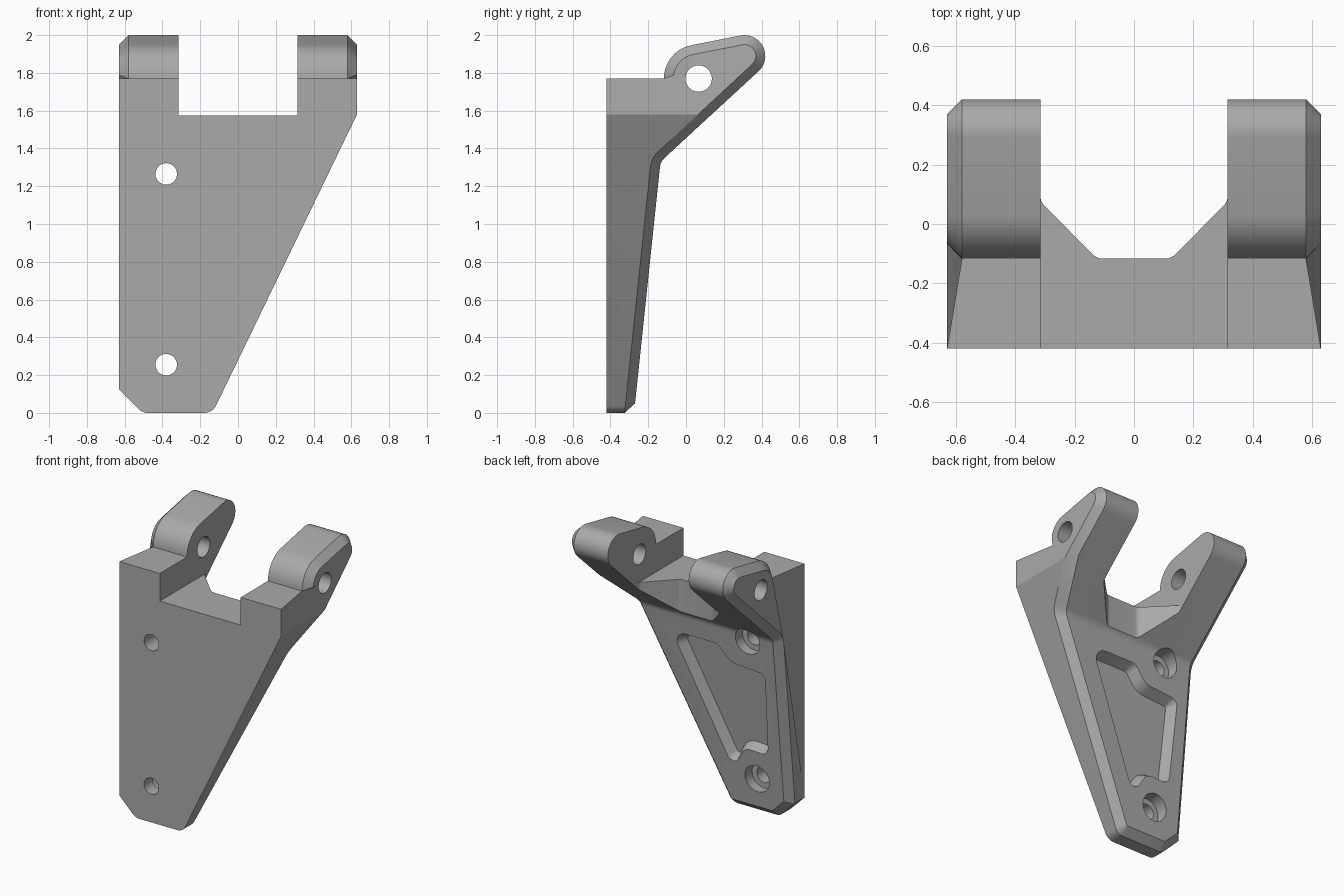
import bpy, bmesh, math
from mathutils import Vector

old = bpy.data.objects.get("Cube")
if old:
    bpy.data.objects.remove(old, do_unlink=True)

grey = bpy.data.materials.new("plain grey")
grey.use_nodes = True
COLOUR = (0.4, 0.4, 0.4, 1)
grey.diffuse_color = COLOUR
grey.node_tree.nodes["Principled BSDF"].inputs["Base Color"].default_value = COLOUR
FLAT = 0.05  # width of the back chamfer


def arc(cx, cy, r, a0, a1, n):
    angles = [math.radians(a0 + (a1 - a0) * i / n) for i in range(n + 1)]
    return [Vector((cx + r * math.cos(a), cy + r * math.sin(a))) for a in angles]


def rounded(corners, n=6):
    """Polygon from (u, v, radius) corners, each rounded by its radius."""
    out = []
    for i, (u, v, r) in enumerate(corners):
        p = Vector((u, v))
        if r == 0:
            out.append(p)
            continue
        a = (Vector(corners[i - 1][:2]) - p).normalized()
        b = (Vector(corners[(i + 1) % len(corners)][:2]) - p).normalized()
        half = a.angle(b) / 2
        centre = p + (a + b).normalized() * r / math.sin(half)
        start = (p + a * r / math.tan(half) - centre).normalized()
        end = (p + b * r / math.tan(half) - centre).normalized()
        out += [centre + start.slerp(end, k / n) * r for k in range(n + 1)]
    return out


def inset(points, d):
    """Move a counter-clockwise outline inwards by d."""
    out = []
    for i, p in enumerate(points):
        a = (p - points[i - 1]).normalized()
        b = (points[(i + 1) % len(points)] - p).normalized()
        na, nb = Vector((-a.y, a.x)), Vector((-b.y, b.x))
        out.append(p + (na + nb) * d / (1 + na.dot(nb)))
    return out


def loft(name, lower, upper):
    """Solid between two matching rings of 3D points."""
    bm = bmesh.new()
    r0 = [bm.verts.new(p) for p in lower]
    r1 = [bm.verts.new(p) for p in upper]
    bm.faces.new(r0[::-1])
    bm.faces.new(r1)
    for i in range(len(r0)):
        bm.faces.new((r0[i - 1], r0[i], r1[i], r1[i - 1]))
    bm.normal_update()
    if bm.calc_volume(signed=True) < 0:
        bmesh.ops.reverse_faces(bm, faces=bm.faces[:])
    mesh = bpy.data.meshes.new(name)
    bm.to_mesh(mesh)
    bm.free()
    mesh.materials.append(grey)
    obj = bpy.data.objects.new(name, mesh)
    bpy.context.scene.collection.objects.link(obj)
    return obj


def prism(name, points, axis, lo, hi):
    """Extrude a 2D outline along x, y or z."""
    place = {"x": lambda p, t: (t, p[0], p[1]),
             "y": lambda p, t: (p[0], t, p[1]),
             "z": lambda p, t: (p[0], p[1], t)}[axis]
    return loft(name, [place(p, lo) for p in points], [place(p, hi) for p in points])


def combine(target, tool, operation="DIFFERENCE"):
    mod = target.modifiers.new("cut", "BOOLEAN")
    mod.operation, mod.object, mod.solver = operation, tool, "EXACT"
    bpy.context.view_layer.update()
    graph = bpy.context.evaluated_depsgraph_get()
    mesh = bpy.data.meshes.new_from_object(target.evaluated_get(graph))
    target.modifiers.clear()
    target.data = mesh
    bpy.data.objects.remove(tool, do_unlink=True)


# Side profile: plate, bend and pivot lug, run past the bottom for trimming
profile = [Vector((-0.42, 1.77)), Vector((-0.42, -0.2)), Vector((-0.296, -0.2))]
profile += rounded([(-0.296, -0.2, 0), (-0.135, 1.33, 0.08), (0.385, 1.81, 0)])[1:-1]
profile += arc(0.31, 1.89, 0.11, -47, 100, 14) + arc(0.063, 1.77, 0.18, 100, 180, 10)
bracket = prism("bracket", profile, "x", -0.8, 0.8)

# Front outline with one slanted side
outline = rounded([(-0.63, 2.2, 0), (-0.63, 0.125, 0), (-0.505, 0, 0.07),
                   (-0.135, 0, 0.07), (0.63, 1.58, 0), (0.63, 2.2, 0)])
combine(bracket, prism("outline_tool", outline, "y", -0.7, 0.7), "INTERSECT")

# Chamfer around the outer back edge
bm = bmesh.new()
bm.from_mesh(bracket.data)
bmesh.ops.remove_doubles(bm, verts=bm.verts[:], dist=0.0001)
bm.normal_update()


def is_side(face):
    return abs(face.normal.x) > 0.1 or face.normal.z < -0.99


rim = [e for e in bm.edges if len(e.link_faces) == 2
       and is_side(e.link_faces[0]) != is_side(e.link_faces[1])
       and min(v.co.y for v in e.verts) > -0.41]
bmesh.ops.bevel(bm, geom=rim, offset=FLAT, offset_type="OFFSET", segments=1,
                profile=0.5, affect="EDGES", clamp_overlap=False)
# Seat the chamfer ends on the flat shoulder
for v in bm.verts:
    if abs(v.co.z - 1.77) < 0.012 and -0.3 < v.co.y < 0:
        side = math.copysign(1, v.co.x)
        if abs(v.co.y + 0.117) < 0.004:
            v.co.x = side * (0.63 - FLAT)
        else:
            v.co.x, v.co.y = side * 0.63, -0.117 + FLAT
        v.co.z = 1.77
bm.to_mesh(bracket.data)
bm.free()

# Slot between the lugs and the flared mouth behind it
slot = [(-0.315, 1.575), (0.315, 1.575), (0.315, 2.3), (-0.315, 2.3)]
combine(bracket, prism("slot_tool", slot, "y", -0.8, 0.8))
mouth = rounded([(-0.315, 0.7, 0), (-0.315, 0.075, 0.04), (-0.125, -0.117, 0.05),
                 (0.125, -0.117, 0.05), (0.315, 0.075, 0.04), (0.315, 0.7, 0)])
combine(bracket, prism("mouth_tool", mouth, "z", 1.2, 1.7))

# Pivot hole through both lugs
combine(bracket, prism("pivot_tool", arc(0.067, 1.77, 0.07, 0, 350, 35), "x", -0.9, 0.9))


def back_y(z):
    return -0.275 + 0.14 * z / 1.33


# Screw holes with counterbores
for z in (0.255, 1.265):
    seat = back_y(z) - 0.08
    combine(bracket, prism("screw_tool", arc(-0.38, z, 0.057, 0, 350, 35), "y", -0.8, 0.5))
    combine(bracket, prism("bore_tool", arc(-0.38, z, 0.095, 0, 350, 35), "y", seat, 0.1))

# Shallow tapered pocket in the back, curving around the screws
pocket = rounded([(-0.17, 0.34, 0.05), (0.22, 1.18, 0.07), (-0.14, 1.18, 0.07),
                  (-0.23, 1.07, 0.12), (-0.5, 1.05, 0.05), (-0.48, 0.45, 0.05),
                  (-0.3, 0.46, 0.08), (-0.23, 0.34, 0.04)])
floor = [(p.x, back_y(p.y) - 0.07, p.y) for p in inset(pocket, 0.035)]
rim_ring = [(p.x, back_y(p.y) + 0.02, p.y) for p in inset(pocket, -0.01)]
combine(bracket, loft("pocket_tool", floor, rim_ring))

# Smooth curves, crisp edges
bpy.ops.object.select_all(action="DESELECT")
bracket.select_set(True)
bpy.context.view_layer.objects.active = bracket
bpy.ops.object.shade_smooth_by_angle(angle=math.radians(25))
